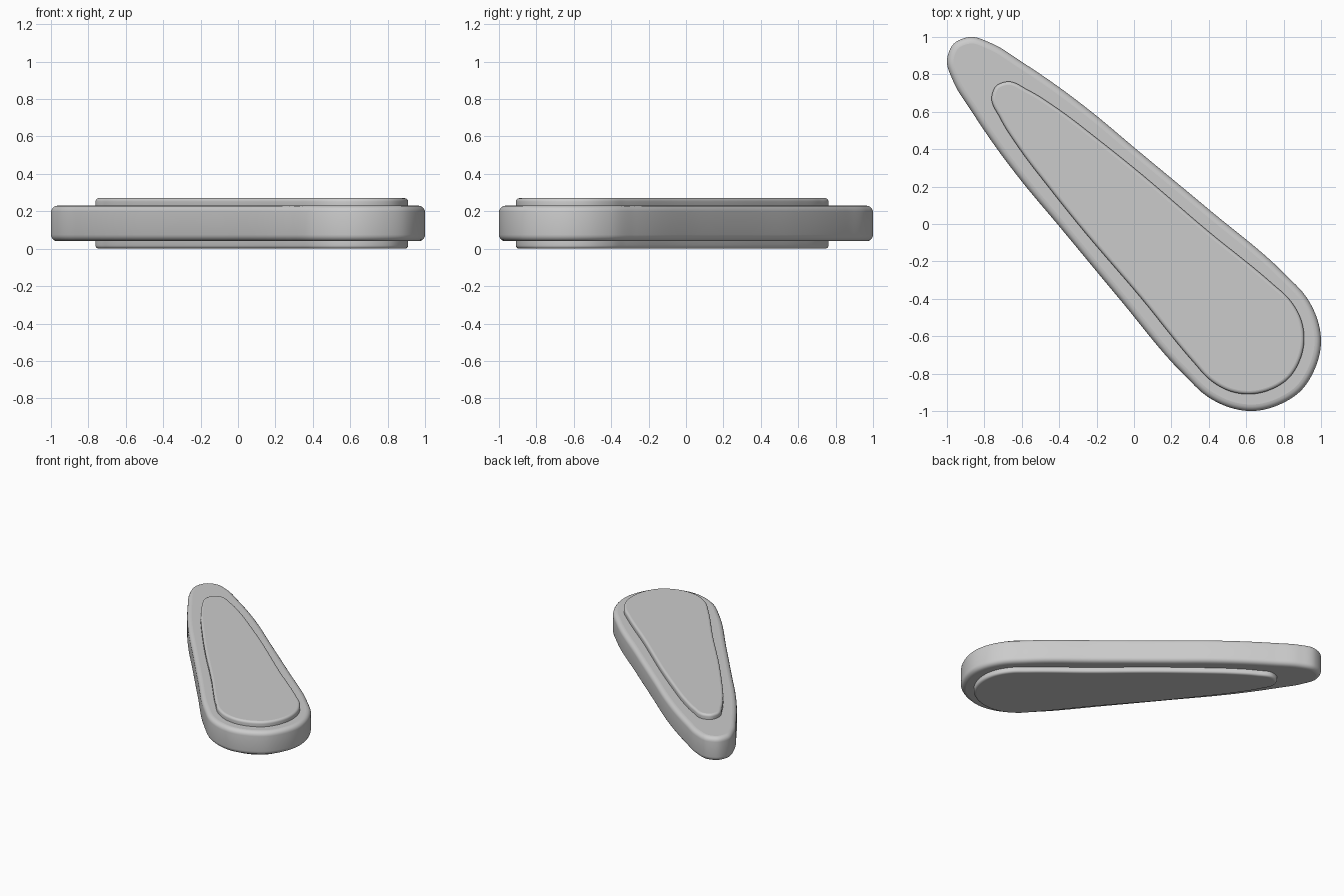
import bpy, bmesh, math
from mathutils import Vector

if "Cube" in bpy.data.objects:
    bpy.data.objects.remove(bpy.data.objects["Cube"])

# Half outlines as (along, across) the diagonal axis, wide end to tip
OUTER = [(1.262, 0), (1.24, .115), (1.153, .262), (1.06, .33), (.94, .373), (.75, .381),
         (.226, .338), (-.29, .29), (-.58, .264), (-.80, .234), (-1.04, .188),
         (-1.22, .145), (-1.326, .088), (-1.363, 0)]
INNER = [(1.168, 0), (1.147, .10), (1.08, .207), (.99, .272), (.87, .303), (.75, .298),
         (.313, .254), (-.212, .212), (-.46, .184), (-.717, .149), (-.90, .108),
         (-1.018, .059), (-1.043, 0)]


def smooth_outline(half, steps=8):
    """Mirror the half outline, spline through it, rotate to the diagonal."""
    pts = [Vector(p) for p in half + [(u, -v) for u, v in half[-2:0:-1]]]
    n = len(pts)
    d = [(pts[(i + 1) % n] - pts[i]).length for i in range(n)]
    tan = []
    for i in range(n):
        a, b = d[i - 1], d[i]
        sa = (pts[i] - pts[i - 1]) / a
        sb = (pts[(i + 1) % n] - pts[i]) / b
        tan.append((sa * b + sb * a) / (a + b))
    out = []
    for i in range(n):
        p, q = pts[i], pts[(i + 1) % n]
        m, k = tan[i] * d[i], tan[(i + 1) % n] * d[i]
        for s in range(steps):
            t = s / steps
            w = (p * (2*t**3 - 3*t**2 + 1) + m * (t**3 - 2*t**2 + t)
                 + q * (3*t**2 - 2*t**3) + k * (t**3 - t**2))
            out.append(Vector((w.x + w.y, w.y - w.x)) / math.sqrt(2))
    # exact fit of the outline's extents
    return out


def rounded_slab(name, half, z0, z1, r, segs=5, fit=None):
    """Solid slab with rounded top and bottom rims."""
    line = smooth_outline(half)
    if fit:
        lo, hi = min(p.x for p in line), max(p.x for p in line)
        s, c = 2 * fit / (hi - lo), (hi + lo) / 2
        line = [Vector(((p.x - c) * s, (p.y + c) * s)) for p in line]
    n = len(line)
    normals = []
    for i in range(n):
        t = (line[(i + 1) % n] - line[i - 1]).normalized()
        normals.append(Vector((-t.y, t.x)))
    if sum(a.dot(b) for a, b in zip(line, normals)) < 0:
        normals = [-v for v in normals]
    arc = [(r * (1 - math.cos(a)), r * (1 - math.sin(a)))
           for a in (math.pi / 2 * k / segs for k in range(segs + 1))]
    profile = [(i, z0 + h) for i, h in reversed(arc)] + [(i, z1 - h) for i, h in arc]
    bm = bmesh.new()
    rings = [[bm.verts.new((*(p - v * inset), z)) for p, v in zip(line, normals)]
             for inset, z in profile]
    for a, b in zip(rings, rings[1:]):
        for i in range(n):
            j = (i + 1) % n
            bm.faces.new((a[i], a[j], b[j], b[i]))
    bm.faces.new(rings[0])
    bm.faces.new(rings[-1])
    bmesh.ops.recalc_face_normals(bm, faces=bm.faces)
    for f in bm.faces:
        f.smooth = len(f.verts) == 4
    me = bpy.data.meshes.new(name)
    bm.to_mesh(me)
    bm.free()
    ob = bpy.data.objects.new(name, me)
    bpy.context.collection.objects.link(ob)
    return ob


# Main body, then the raised panels on top and underside
rounded_slab("body", OUTER, .04, .23, .035, fit=1.0)
rounded_slab("top_panel", INNER, .20, .27, .018)
rounded_slab("bottom_panel", INNER, 0, .07, .018)
